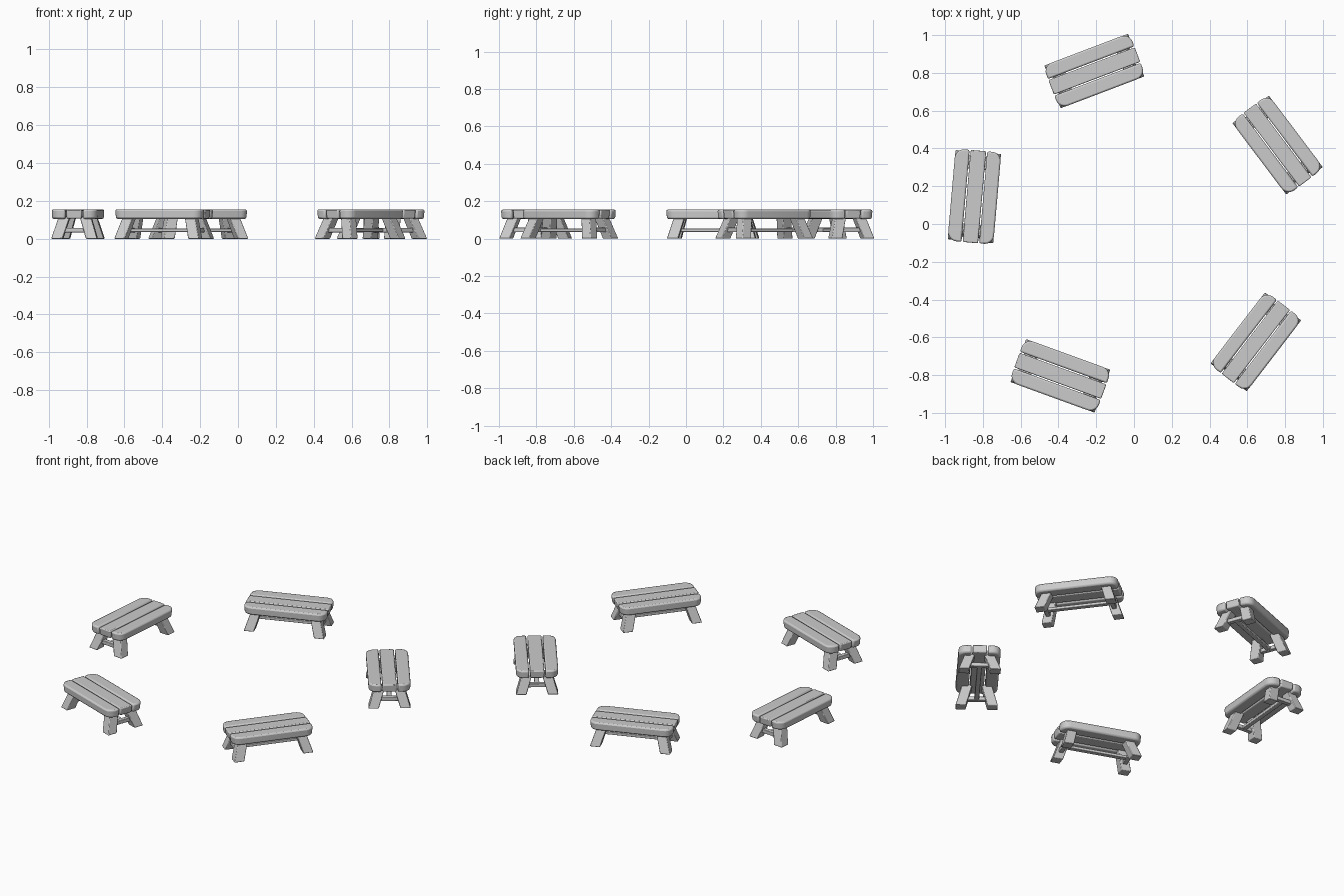
import bpy, bmesh
from math import radians, sin, cos, pi

if "Cube" in bpy.data.objects:
    bpy.data.objects.remove(bpy.data.objects["Cube"])

# x, y, heading in degrees of each bench
BENCHES = [(-0.845, 0.145, 85), (-0.21, 0.81, 20.8), (0.76, 0.418, -53),
           (0.645, -0.624, 52.5), (-0.39, -0.804, -20)]
L, W = 0.245, 0.122          # half length and half width of the seat
Z0, Z1 = 0.105, 0.155        # seat underside and top


def loft(name, low, high, z0, z1):
    """Solid between two matching outlines."""
    bm = bmesh.new()
    a = [bm.verts.new((x, y, z0)) for x, y in low]
    b = [bm.verts.new((x, y, z1)) for x, y in high]
    n = len(a)
    bm.faces.new(a[::-1])
    bm.faces.new(b)
    for i in range(n):
        j = (i + 1) % n
        bm.faces.new((a[i], a[j], b[j], b[i]))
    bmesh.ops.recalc_face_normals(bm, faces=bm.faces)
    me = bpy.data.meshes.new(name)
    bm.to_mesh(me)
    bm.free()
    return me


def rect(x0, x1, y0, y1):
    return [(x0, y0), (x1, y0), (x1, y1), (x0, y1)]


def outer_plank(s):
    """Board with two rounded outer corners, on side s."""
    r, pts = 0.048, [(-L, s * 0.047), (L, s * 0.047)]
    for cx, start in ((L - r, 0), (r - L, pi / 2)):
        for i in range(7):
            t = start + i * pi / 12
            pts.append((cx + r * cos(t), s * (W - r + r * sin(t))))
    low = [(x * 0.985, y if abs(y) < 0.06 else y * 0.98) for x, y in pts]
    return loft("outer_plank", low, pts, Z0, Z1)


# Each part: name, mesh, bevel width
parts = [("middle_plank", loft("middle_plank", rect(-L * .98, L * .98, -.04, .04),
                               rect(-L, L, -.041, .041), Z0 + .002, Z1 - .001), .006)]
for s, side in ((-1, "right"), (1, "left")):
    parts.append((side + "_plank", outer_plank(s), .009))
    # splayed legs
    for e, end in ((-1, "back"), (1, "front")):
        foot = rect(e * .178, e * .238, s * .062, s * .122)
        top = rect(e * .145, e * .202, s * .026, s * .085)
        parts.append((f"{end}_{side}_leg", loft("leg", foot, top, 0, Z0 + .012), .004))
# cross bars between each leg pair, and the long stretcher
for e, end in ((-1, "back"), (1, "front")):
    r = rect(e * .182, e * .208, -.075, .075)
    parts.append((end + "_crossbar", loft("crossbar", r, r, .034, .058), .003))
r = rect(-.2, .2, -.014, .014)
parts.append(("stretcher", loft("stretcher", r, r, .036, .054), .003))

for i, (x, y, deg) in enumerate(BENCHES, 1):
    for name, mesh, width in parts:
        ob = bpy.data.objects.new(f"bench_{i}_{name}", mesh)
        bpy.context.collection.objects.link(ob)
        ob.location = (x, y, 0)
        ob.rotation_euler.z = radians(deg)
        bev = ob.modifiers.new("Bevel", 'BEVEL')
        bev.width, bev.segments = width, 2
        bev.limit_method, bev.angle_limit = 'ANGLE', radians(40)
        ob.select_set(True)
        bpy.context.view_layer.objects.active = ob
bpy.ops.object.shade_smooth_by_angle(angle=radians(40))
